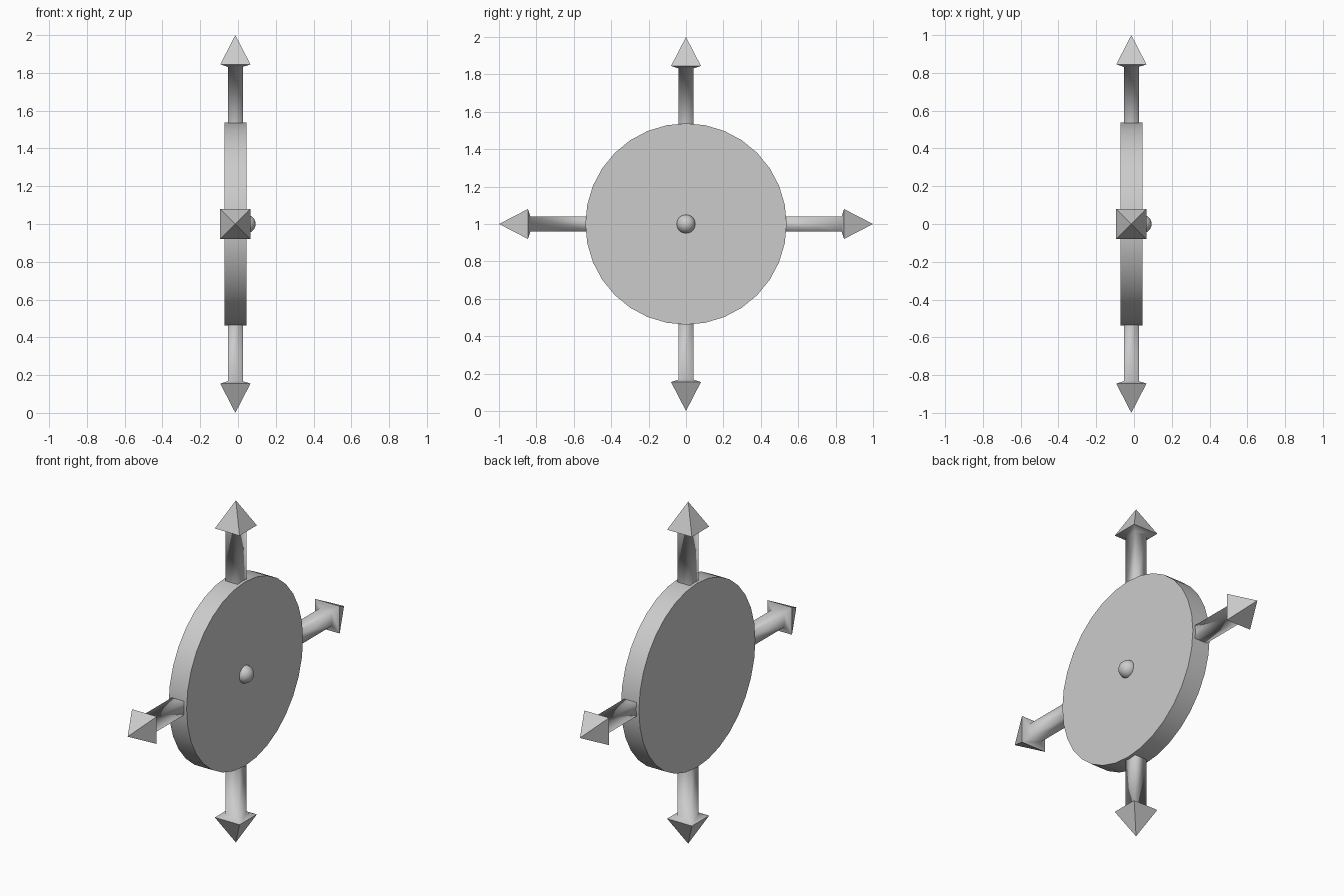
import bpy, bmesh
from math import pi
from mathutils import Matrix, Vector

if "Cube" in bpy.data.objects:
    bpy.data.objects.remove(bpy.data.objects["Cube"])

CX, CZ = -0.014, 1.0          # hub centre


def finish(bm, name):
    bmesh.ops.recalc_face_normals(bm, faces=bm.faces[:])
    me = bpy.data.meshes.new(name)
    bm.to_mesh(me)
    bm.free()
    ob = bpy.data.objects.new(name, me)
    bpy.context.collection.objects.link(ob)
    return ob


# Thin round plate, its axis along x
bm = bmesh.new()
bmesh.ops.create_cone(bm, cap_ends=True, segments=32, radius1=0.538, radius2=0.538,
                      depth=0.116, matrix=Matrix.Translation((CX, 0, CZ)) @ Matrix.Rotation(pi / 2, 4, 'Y'))
for f in bm.faces:
    f.smooth = len(f.verts) == 4
for e in bm.edges:
    if any(len(f.verts) > 4 for f in e.link_faces):
        e.smooth = False
finish(bm, "round_plate")

# Small knob in the middle of the right face
bm = bmesh.new()
bmesh.ops.create_uvsphere(bm, u_segments=24, v_segments=12, radius=0.05,
                          matrix=Matrix.Translation((0.043, 0, CZ)))
for f in bm.faces:
    f.smooth = True
finish(bm, "centre_knob")


def arrow(name, angle):
    """Square shaft with a slightly swept-back pyramid head, turned about x."""
    bm = bmesh.new()
    rings = []
    for half, z in [(0.04, 0.50), (0.04, 0.832), (0.08, 0.845)]:
        rings.append([bm.verts.new((sx * half, sy * half, z))
                      for sx, sy in [(-1, -1), (1, -1), (1, 1), (-1, 1)]])
    tip = bm.verts.new((0, 0, 1.0))
    bm.faces.new(rings[0][::-1])
    for i in range(4):
        j = (i + 1) % 4
        for a, b in zip(rings, rings[1:]):
            bm.faces.new((a[i], a[j], b[j], b[i])).smooth = True
        bm.faces.new((rings[2][i], rings[2][j], tip))
    bm.transform(Matrix.Translation((CX, 0, CZ)) @ Matrix.Rotation(angle, 4, 'X'))
    finish(bm, name)


# Four arrows pointing up, down, front and back
for k, side in enumerate(["top", "front", "bottom", "back"]):
    arrow(side + "_arrow", k * pi / 2)
